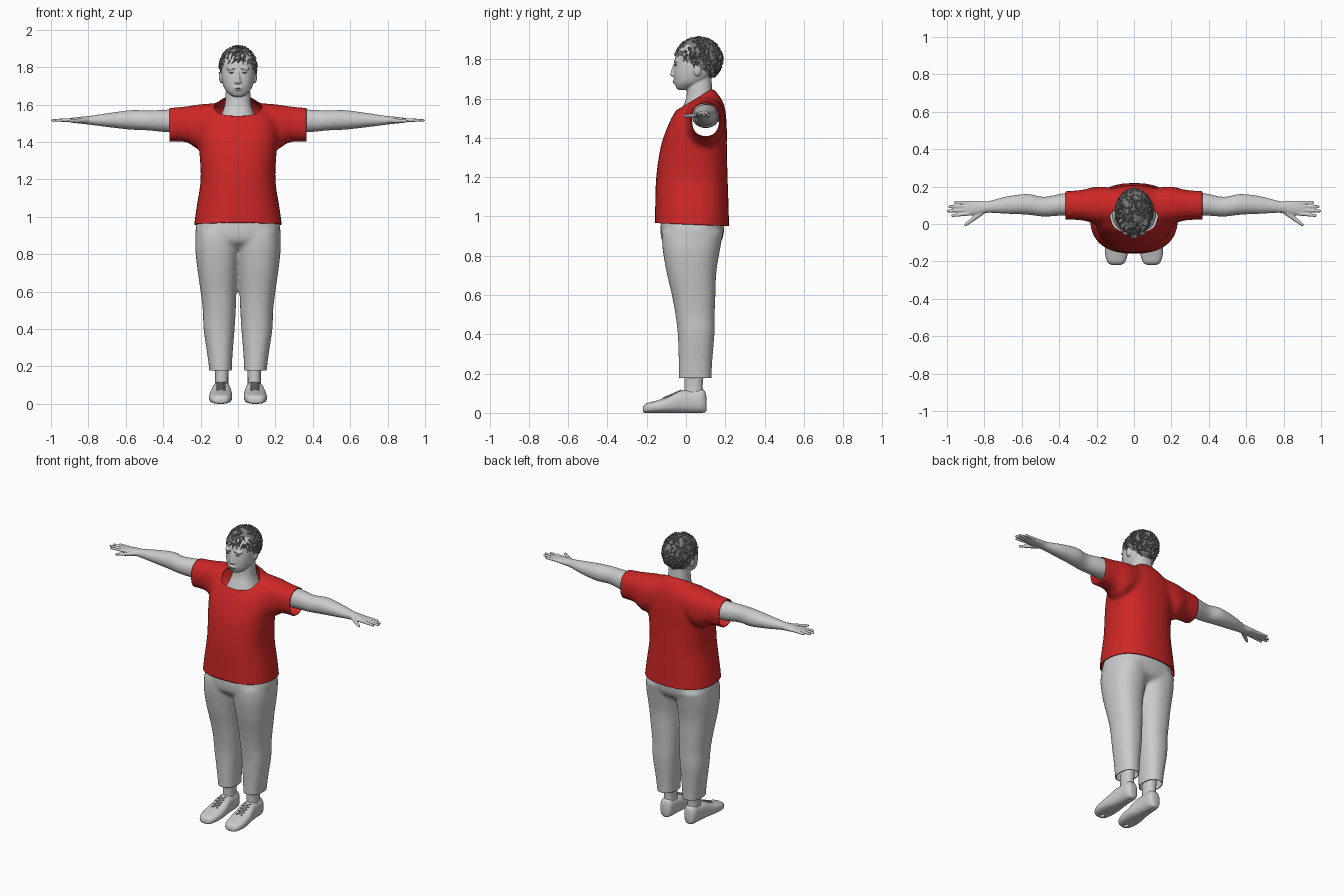
import bpy, bmesh, math, random
from mathutils import Vector, Matrix

random.seed(4)
if "Cube" in bpy.data.objects:
    bpy.data.objects.remove(bpy.data.objects["Cube"])


def material(name, rgb):
    m = bpy.data.materials.new(name)
    m.use_nodes = True
    m.diffuse_color = (*rgb, 1)
    m.node_tree.nodes["Principled BSDF"].inputs["Base Color"].default_value = (*rgb, 1)
    return m


GREY = material("pale_grey", (0.6, 0.6, 0.6))
RED = material("shirt_red", (0.62, 0.02, 0.02))
DARK = material("hair_grey", (0.2, 0.2, 0.2))


def spline(rows, steps=4):
    """Smoothly interpolate rows of numbers."""
    out = []
    for i in range(len(rows) - 1):
        quad = [rows[max(i - 1, 0)], rows[i], rows[i + 1], rows[min(i + 2, len(rows) - 1)]]
        for s in range(steps):
            t = s / steps
            out.append([b + t / 2 * (c - a + t * (2*a - 5*b + 4*c - d + t * (3*(b - c) + d - a)))
                        for a, b, c, d in zip(*quad)])
    return out + [list(rows[-1])]


def loft(bm, rows, axis="z", power=2.3, side=1, count=32):
    """Closed tube; each row holds position, then low and high bounds on the other two axes."""
    rings = []
    for t, a0, a1, b0, b1 in spline(rows):
        ring = []
        for k in range(count):
            ang = math.tau * k / count
            c, s = math.cos(ang), math.sin(ang)
            a = (a0 + a1) / 2 + (a1 - a0) / 2 * math.copysign(abs(c) ** (2 / power), c)
            b = (b0 + b1) / 2 + (b1 - b0) / 2 * math.copysign(abs(s) ** (2 / power), s)
            x, y, z = {"x": (t, a, b), "y": (a, t, b), "z": (a, b, t)}[axis]
            ring.append(bm.verts.new((x * side, y, z)))
        rings.append(ring)
    for low, high in zip(rings, rings[1:]):
        for k in range(count):
            n = (k + 1) % count
            bm.faces.new((low[k], low[n], high[n], high[k]))
    bm.faces.new(rings[0])
    bm.faces.new(rings[-1])
    bmesh.ops.recalc_face_normals(bm, faces=bm.faces)


def widths(rows):
    """Sections symmetric in x."""
    return [(z, -w, w, y0, y1) for z, w, y0, y1 in rows]


def blob(bm, centre, radii, segments=20):
    m = Matrix.Translation(centre) @ Matrix.Diagonal((*radii, 1))
    bmesh.ops.create_uvsphere(bm, u_segments=segments, v_segments=segments // 2, radius=1, matrix=m)


def limb(bm, start, end, r0, r1):
    """Round-ended tapered rod."""
    p, q = Vector(start), Vector(end)
    turn = (q - p).to_track_quat("Z", "Y").to_matrix().to_4x4()
    bmesh.ops.create_cone(bm, cap_ends=True, segments=12, radius1=r0, radius2=r1,
                          depth=(q - p).length, matrix=Matrix.Translation((p + q) / 2) @ turn)
    blob(bm, p, (r0, r0, r0), 12)
    blob(bm, q, (r1, r1, r1), 12)


def finish(bm, name, mat, voxel=0, smooth=0, cuts=(), thick=0, flat=False):
    """Make the object, fuse its pieces, trim it by planes (point, removed direction)."""
    me = bpy.data.meshes.new(name)
    bm.to_mesh(me)
    bm.free()
    ob = bpy.data.objects.new(name, me)
    bpy.context.collection.objects.link(ob)
    if voxel:
        mod = ob.modifiers.new("fuse", "REMESH")
        mod.mode, mod.voxel_size = "VOXEL", voxel
    if smooth:
        mod = ob.modifiers.new("soften", "SMOOTH")
        mod.factor, mod.iterations = 0.5, smooth
    graph = bpy.context.evaluated_depsgraph_get()
    done = bpy.data.meshes.new_from_object(ob.evaluated_get(graph))
    ob.modifiers.clear()
    ob.data = done
    bm = bmesh.new()
    bm.from_mesh(done)
    for point, away in cuts:
        bmesh.ops.bisect_plane(bm, geom=bm.verts[:] + bm.edges[:] + bm.faces[:],
                               plane_co=point, plane_no=away, clear_outer=True)
    for f in bm.faces:
        f.smooth = not flat
    bm.to_mesh(done)
    bm.free()
    done.name = name
    done.materials.clear()
    done.materials.append(mat)
    if thick:
        mod = ob.modifiers.new("cloth", "SOLIDIFY")
        mod.thickness = thick
    return ob


SIDES = (("left", 1), ("right", -1))

# Shirt: torso and sleeves fused, then trimmed open at hem, cuffs and neckline
bm = bmesh.new()
loft(bm, widths([(.92, .24, -.16, .22), (1.05, .222, -.157, .217), (1.2, .2, -.152, .212),
                 (1.35, .207, -.13, .208), (1.45, .215, -.097, .208), (1.53, .2, -.058, .202),
                 (1.58, .15, -.02, .19), (1.62, .1, .0, .165), (1.65, .06, .03, .14)]), power=2.4)
for _, s in SIDES:
    loft(bm, [(.08, .0, .19, 1.42, 1.61), (.2, .0, .2, 1.36, 1.602),
              (.28, .02, .182, 1.4, 1.59), (.42, .025, .172, 1.4, 1.577)], "x", side=s)
finish(bm, "shirt", RED, .012, 7, thick=.006, cuts=[
    ((0, 0, .96), (0, -.04, -1)), ((.365, 0, 0), (1, 0, 0)), ((-.365, 0, 0), (-1, 0, 0)),
    ((0, 0, 1.57), (0, -.6, 1))])

# Trousers: hips and two legs
bm = bmesh.new()
loft(bm, widths([(.83, .17, -.07, .12), (.87, .222, -.12, .178),
                 (.94, .226, -.13, .195), (1.02, .2, -.12, .19)]), power=2.5)
for _, s in SIDES:
    loft(bm, [(.12, .035, .147, -.035, .128), (.25, .03, .162, -.037, .133),
              (.4, .018, .184, -.042, .145), (.5, .012, .188, -.054, .146),
              (.6, .008, .2, -.072, .15), (.72, .0, .217, -.1, .155),
              (.84, -.015, .229, -.12, .175), (.92, -.02, .224, -.122, .19)], side=s)
finish(bm, "trousers", GREY, .011, 6, thick=.005, cuts=[((0, 0, .178), (0, 0, -1))])

for label, s in SIDES:
    # Arm with palm, fingers and thumb
    bm = bmesh.new()
    loft(bm, [(.25, .03, .17, 1.45, 1.575), (.37, .045, .165, 1.452, 1.573),
              (.48, .04, .145, 1.462, 1.568), (.57, .05, .16, 1.466, 1.57),
              (.68, .055, .147, 1.478, 1.556), (.78, .06, .122, 1.491, 1.541),
              (.83, .05, .124, 1.497, 1.536), (.88, .046, .122, 1.502, 1.53),
              (.91, .052, .115, 1.507, 1.525)], "x", 2.1, s)
    for y, tip_y, tip_x in ((.055, .045, .97), (.075, .069, .992), (.094, .093, .985), (.112, .116, .955)):
        limb(bm, (s * .88, y, 1.517), (s * tip_x, tip_y, 1.516), .0105, .008)
    limb(bm, (s * .81, .065, 1.515), (s * .855, .03, 1.513), .015, .012)
    limb(bm, (s * .855, .03, 1.513), (s * .9, -.004, 1.512), .012, .008)
    finish(bm, label + "_arm", GREY, .0045, 2)

    # Ankle and shoe
    bm = bmesh.new()
    loft(bm, [(.08, .05, .125, -.01, .09), (.14, .052, .122, -.008, .085),
              (.24, .045, .13, -.01, .095)], side=s)
    finish(bm, label + "_ankle", GREY)
    bm = bmesh.new()
    loft(bm, [(-.22, .075, .115, .005, .025), (-.207, .05, .139, .0, .046),
              (-.16, .034, .154, .0, .06), (-.09, .031, .152, .0, .082),
              (-.03, .037, .142, .0, .112), (.03, .042, .135, .0, .118), (.075, .045, .132, .0, .122),
              (.096, .055, .122, .003, .11), (.104, .07, .11, .012, .08)], "y", 2.6, s)
    finish(bm, label + "_shoe", GREY, cuts=[((0, 0, 0), (0, 0, -1))])
    bm = bmesh.new()
    for i in range(4):
        y, z = -.105 + .022 * i, .08 + .0095 * i
        for lean in (-.012, .012):
            limb(bm, (s * .07, y - lean, z - lean / 2), (s * .112, y + lean, z + lean / 2), .0035, .0035)
    finish(bm, label + "_laces", GREY)

# Head, neck, ears and facial forms
bm = bmesh.new()
loft(bm, widths([(1.48, .12, -.05, .17), (1.55, .088, -.02, .155), (1.6, .071, .0, .14),
                 (1.66, .066, .006, .132), (1.74, .06, .01, .13)]))
loft(bm, widths([(1.643, .02, -.038, .0), (1.653, .042, -.048, .03), (1.68, .069, -.058, .09),
                 (1.72, .084, -.062, .135), (1.77, .09, -.059, .155), (1.83, .088, -.05, .165),
                 (1.87, .07, -.025, .14), (1.895, .035, .01, .1)]))
limb(bm, (0, -.055, 1.775), (0, -.068, 1.728), .009, .012)
blob(bm, (0, -.063, 1.722), (.019, .017, .011))
blob(bm, (0, -.058, 1.691), (.026, .01, .006))
blob(bm, (0, -.056, 1.681), (.022, .011, .006))
for _, s in SIDES:
    blob(bm, (s * .036, -.048, 1.792), (.026, .012, .009))
    blob(bm, (s * .09, .058, 1.745), (.012, .02, .031))
finish(bm, "head", GREY, .0045, 2)

# Eyes, brows and mouth line
bm = bmesh.new()
for _, s in SIDES:
    blob(bm, (s * .035, -.053, 1.771), (.014, .005, .0045))
    limb(bm, (s * .02, -.058, 1.79), (s * .052, -.052, 1.793), .0035, .0025)
blob(bm, (0, -.0655, 1.686), (.02, .003, .0015))
finish(bm, "eyes_and_brows", DARK)

# Hair: trimmed cap covered with pointed locks
centre, radii = Vector((0, .065, 1.798)), Vector((.097, .119, .112))
hairline, down = Vector((0, -.05, 1.832)), Vector((0, -.7, -1))
bm = bmesh.new()
blob(bm, centre, radii, 32)
finish(bm, "hair_cap", DARK, cuts=[(hairline, down)], flat=True)
bm = bmesh.new()
made = 0
while made < 420:
    n = Vector([random.gauss(0, 1) for _ in range(3)]).normalized()
    p = centre + n * radii
    if (p - hairline).dot(down) > -.008:
        continue
    made += 1
    flow = Vector((n.x, n.y, -.5)) + Vector([random.uniform(-.8, .8) for _ in range(3)])
    flow = (flow - n * flow.dot(n)).normalized()
    wide = n.cross(flow) * random.uniform(.005, .009)
    tip = p + flow * random.uniform(.02, .036) + n * random.uniform(-.002, .006)
    ridge = p + flow * .012 + n * .008
    base = [bm.verts.new(v) for v in (p - wide, p + wide, ridge, tip)]
    for a, b, c in ((0, 1, 2), (1, 3, 2), (3, 0, 2), (0, 3, 1)):
        bm.faces.new([base[i] for i in (a, b, c)])
bmesh.ops.recalc_face_normals(bm, faces=bm.faces)
finish(bm, "hair_locks", DARK, flat=True)
